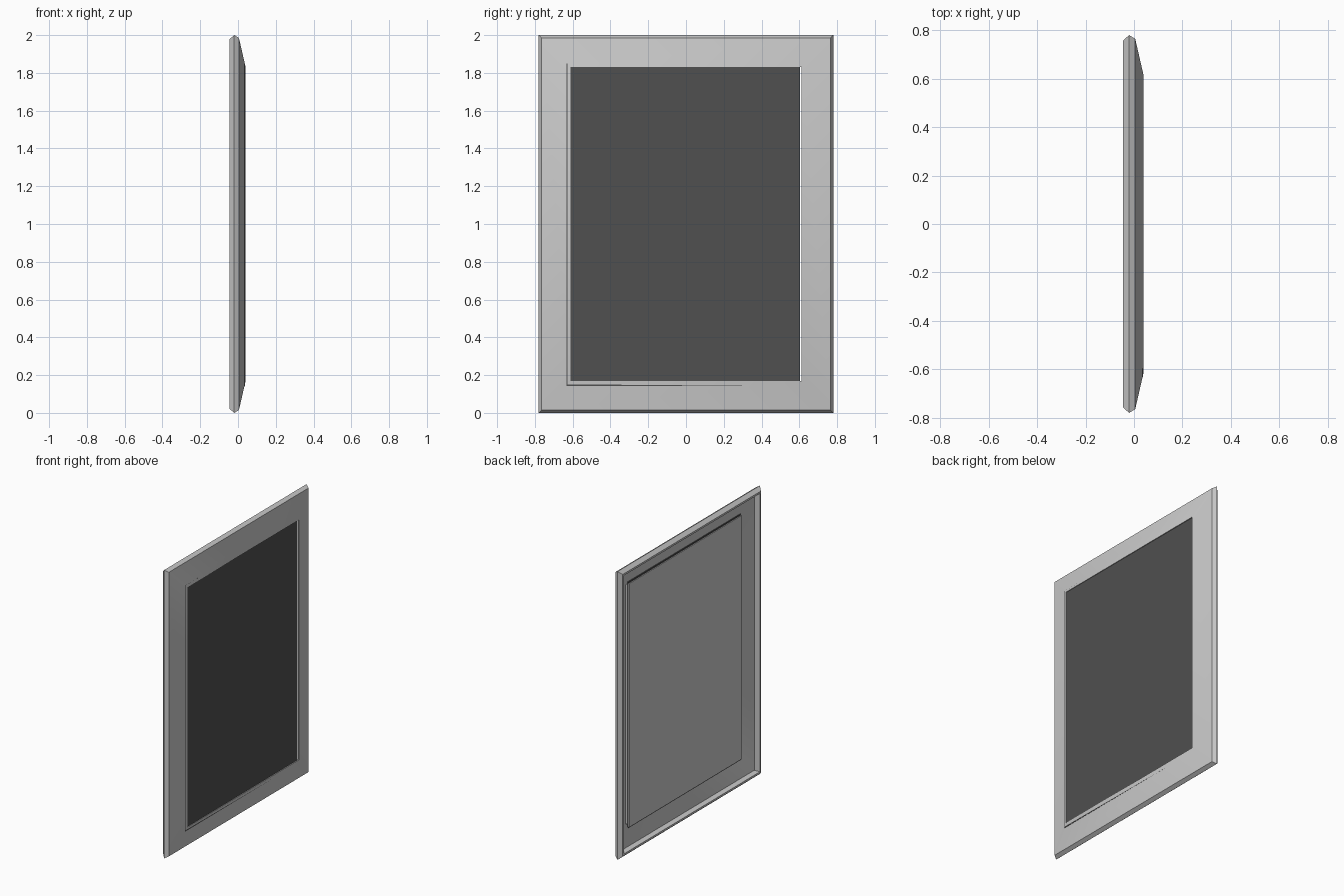
import bpy, bmesh
from mathutils import Vector

if "Cube" in bpy.data.objects:
    bpy.data.objects.remove(bpy.data.objects["Cube"])

HALF_W, HEIGHT = 0.78, 2.0

# Frame cross-section: (x depth, inset from outer edge), hollow at the back
PROFILE = [(-0.045, 0.022), (-0.02, 0.0), (0.005, 0.015), (0.04, 0.168),
           (0.030, 0.168), (-0.003, 0.035), (-0.045, 0.035)]


def make_object(name, bm):
    bmesh.ops.recalc_face_normals(bm, faces=bm.faces)
    me = bpy.data.meshes.new(name)
    bm.to_mesh(me)
    bm.free()
    ob = bpy.data.objects.new(name, me)
    bpy.context.collection.objects.link(ob)
    return ob


# Mitred rectangular frame: one rectangular ring per profile point
bm = bmesh.new()
rings = []
for x, inset in PROFILE:
    w, lo, hi = HALF_W - inset, inset, HEIGHT - inset
    rings.append([bm.verts.new((x, y, z))
                  for y, z in ((-w, lo), (w, lo), (w, hi), (-w, hi))])
n = len(rings)
for i in range(n):
    a, b = rings[i], rings[(i + 1) % n]
    for k in range(4):
        j = (k + 1) % 4
        bm.faces.new((a[k], a[j], b[j], b[k]))
frame = make_object("frame", bm)
bpy.context.view_layer.objects.active = frame
frame.select_set(True)
bpy.ops.object.shade_smooth_by_angle()

# Slightly skewed panel, its lower edge just breaking through the frame
def panel(name, front, back, y0, y1, z0, z1):
    bm = bmesh.new()
    bmesh.ops.create_cube(bm, size=1)
    for v in bm.verts:
        y = y1 if v.co.y > 0 else y0
        z = z1 if v.co.z > 0 else z0
        x = (front if v.co.x > 0 else back) - 0.0019 * y
        v.co = Vector((x, y, z))
    return make_object(name, bm)


glass = panel("dark_panel", 0.035, 0.020, -0.632, 0.603, 0.143, 1.85)
mat = bpy.data.materials.new("dark_grey")
mat.diffuse_color = (0.08, 0.08, 0.08, 1)
mat.use_nodes = True
mat.node_tree.nodes["Principled BSDF"].inputs["Base Color"].default_value = mat.diffuse_color
glass.data.materials.append(mat)

# Grey backing board behind the panel
panel("backing_board", 0.020, 0.014, -0.632, 0.603, 0.150, 1.84)
